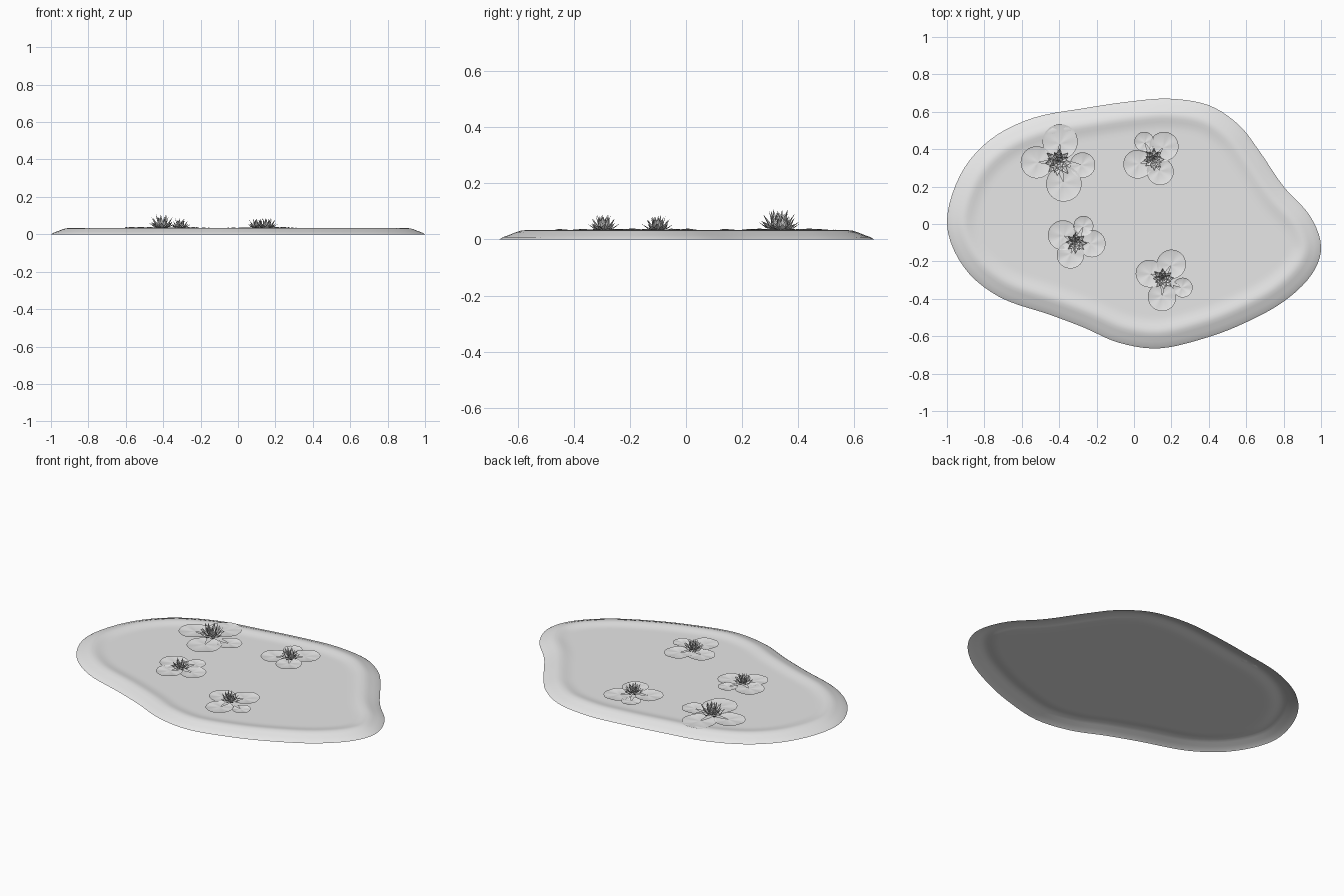
import bpy, bmesh, math, random
from mathutils import Vector, Matrix

if "Cube" in bpy.data.objects:
    bpy.data.objects.remove(bpy.data.objects["Cube"])

random.seed(4)
grey = bpy.data.materials.new("plain grey")
grey.diffuse_color = (0.8, 0.8, 0.8, 1)
grey.use_nodes = True
grey.node_tree.nodes["Principled BSDF"].inputs["Base Color"].default_value = grey.diffuse_color


def finish(bm, name, smooth=None):
    me = bpy.data.meshes.new(name)
    bm.to_mesh(me)
    bm.free()
    me.materials.append(grey)
    ob = bpy.data.objects.new(name, me)
    bpy.context.collection.objects.link(ob)
    if smooth:
        bpy.context.view_layer.objects.active = ob
        ob.select_set(True)
        bpy.ops.object.shade_smooth_by_angle(angle=math.radians(smooth))
        ob.select_set(False)
    return ob


def spline(pts, steps):
    # closed smooth curve through the points
    out, n = [], len(pts)
    for i in range(n):
        a, b, c, d = (Vector(pts[(i + k) % n]) for k in (-1, 0, 1, 2))
        for s in range(steps):
            t = s / steps
            out.append(0.5 * (2 * b + (c - a) * t + (2 * a - 5 * b + 4 * c - d) * t * t
                              + (3 * b - a - 3 * c + d) * t ** 3))
    return out


# Pond: raised bank around a flat water surface, open underneath
OUTLINE = [(-1, 0), (-.93, .26), (-.77, .45), (-.54, .567), (-.26, .62), (-.02, .655),
           (.19, .67), (.40, .635), (.56, .53), (.67, .39), (.80, .20), (.94, .045),
           (1, -.12), (.95, -.27), (.80, -.415), (.59, -.53), (.38, -.61), (.136, -.665),
           (-.08, -.635), (-.265, -.555), (-.45, -.485), (-.72, -.39), (-.91, -.23)]
# (distance in from the edge, height)
BANK = [(0, 0), (.012, .008), (.035, .016), (.06, .026), (.078, .0315), (.093, .033),
        (.108, .0315), (.125, .028), (.145, .0245), (.165, .023), (.185, .023)]
edge = spline(OUTLINE, 5)
n = len(edge)
bm = bmesh.new()
rings = []
for inset, z in BANK:
    ring = []
    for i, p in enumerate(edge):
        t = (edge[(i + 2) % n] - edge[i - 2]).normalized()
        q = p + Vector((t.y, -t.x)) * inset
        ring.append(bm.verts.new((q.x, q.y, z)))
    rings.append(ring)
for r0, r1 in zip(rings, rings[1:]):
    for i in range(n):
        j = (i + 1) % n
        bm.faces.new((r0[j], r0[i], r1[i], r1[j]))
bm.faces.new(rings[-1][::-1])
bm.normal_update()
finish(bm, "pond", 40)


# Lily pad: notched disc with a gently lifted rim
def lily_pad(name, x, y, r, z, toward):
    bm = bmesh.new()
    hub = Vector((.12 * r * math.cos(toward), .12 * r * math.sin(toward), 0))
    gap, seg = .16, 28
    prev = None
    top = bm.verts.new(hub)
    for i in range(seg + 1):
        a = toward + gap + (2 * math.pi - 2 * gap) * i / seg
        d = Vector((math.cos(a), math.sin(a), 0))
        lift = .0015 * math.sin(5 * a)
        row = [bm.verts.new(hub.lerp(d * r * f, min(1, f * 1.02)) + Vector((0, 0, h)))
               for f, h in ((.5, lift * .5), (.93, lift), (1, lift + .003))]
        if prev:
            bm.faces.new((top, prev[0], row[0]))
            for k in (0, 1):
                bm.faces.new((prev[k], prev[k + 1], row[k + 1], row[k]))
        prev = row
    bmesh.ops.translate(bm, verts=bm.verts, vec=(x, y, z))
    finish(bm, name, 40)


# Lily flower: rings of cupped pointed petals, steeper toward the middle
def flower(name, x, y, r, h, z):
    bm = bmesh.new()
    # (count, outward reach, tip height, width)
    for ring, (count, reach, rise, wide) in enumerate(
            ((8, 1, .42, .19), (8, .78, .75, .17), (7, .48, .95, .14), (5, .2, .85, .1))):
        for i in range(count):
            a = 2 * math.pi * (i + .5 * ring) / count + random.uniform(-.12, .12)
            k = random.uniform(.9, 1.05)
            m = Matrix.Translation((x, y, z)) @ Matrix.Rotation(a, 4, 'Z')

            def v(f, g, s):
                return bm.verts.new(m @ Vector((reach * r * f * k, s * r, rise * h * g * k)))
            base = v(.08, 0, 0)
            left, mid, right = v(.6, .42, wide), v(.64, .3, 0), v(.6, .42, -wide)
            tip = v(1, 1, 0)
            for f in ((base, mid, left), (base, right, mid), (mid, tip, left), (mid, right, tip)):
                bm.faces.new(f)
    finish(bm, name)


# Clusters: flower centre, radius, height, then pads (x, y, radius)
CLUSTERS = [
    ((-.405, .33, .078, .078), ((-.395, .44, .094), (-.52, .33, .086),
                                (-.275, .315, .068), (-.375, .215, .095))),
    ((.105, .345, .06, .058), ((.055, .44, .053), (.16, .415, .078),
                               (.02, .32, .077), (.14, .28, .072))),
    ((-.31, -.10, .057, .055), ((-.38, -.06, .08), (-.27, -.01, .053),
                                (-.225, -.105, .073), (-.34, -.165, .073))),
    ((.155, -.295, .06, .06), ((.083, -.265, .074), (.20, -.215, .078),
                               (.26, -.34, .053), (.15, -.39, .076))),
]
for c, ((fx, fy, fr, fh), pads) in enumerate(CLUSTERS, 1):
    for i, (x, y, r) in enumerate(pads, 1):
        lily_pad(f"lily_pad_{c}_{i}", x, y, r, .031 + .0015 * (i % 3),
                 math.atan2(fy - y, fx - x))
    flower(f"lily_flower_{c}", fx, fy, fr, fh, .032)
